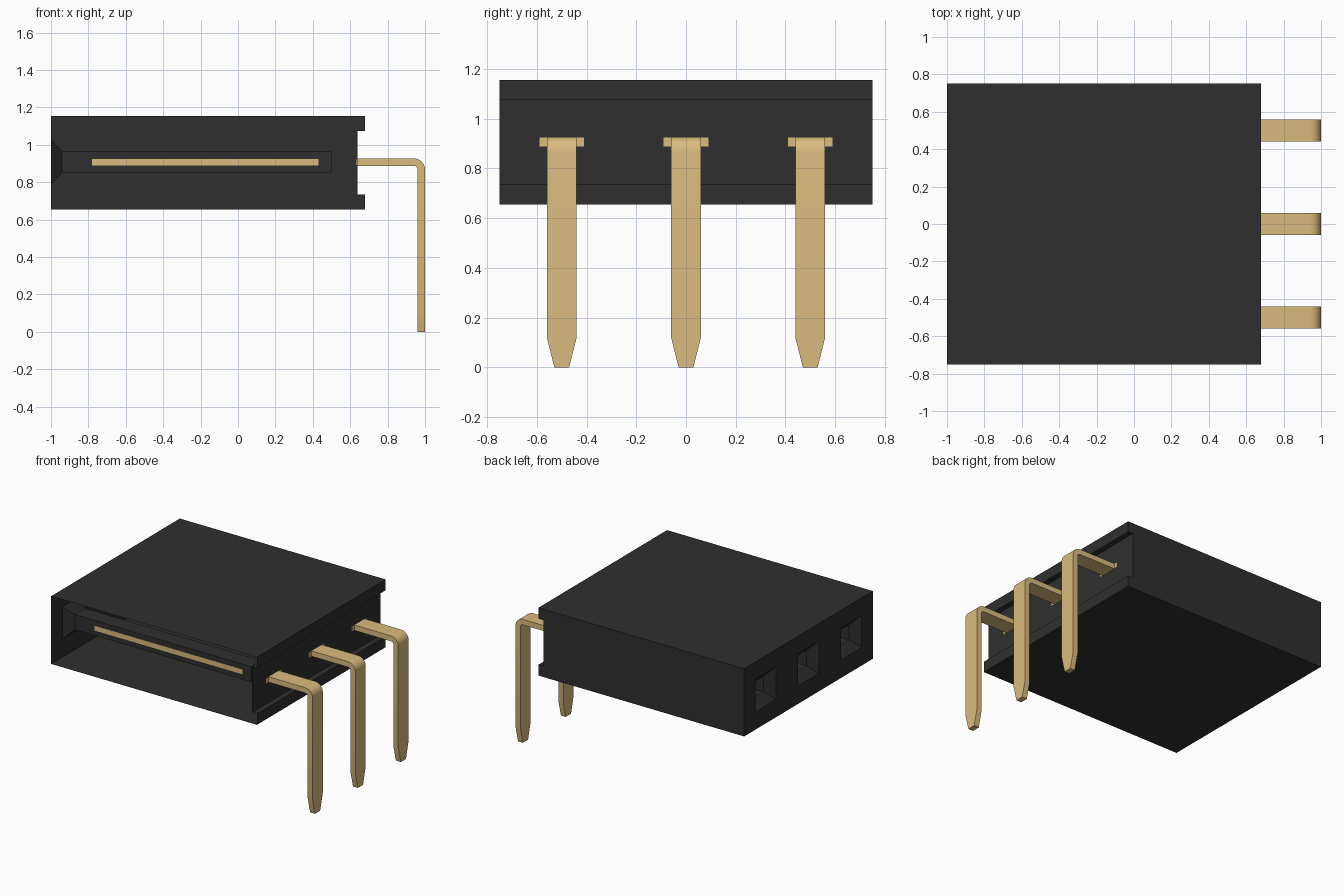
import bpy, bmesh, math

if "Cube" in bpy.data.objects:
    bpy.data.objects.remove(bpy.data.objects["Cube"], do_unlink=True)

ROWS = (-0.5, 0.0, 0.5)      # pin positions along y
PIN_Z = 0.907


def material(name, rgb):
    m = bpy.data.materials.new(name)
    m.use_nodes = True
    m.diffuse_color = (*rgb, 1)
    bsdf = next(n for n in m.node_tree.nodes if n.type == 'BSDF_PRINCIPLED')
    bsdf.inputs["Base Color"].default_value = (*rgb, 1)
    return m


black = material("black plastic", (0.028, 0.028, 0.028))
gold = material("gold metal", (0.70, 0.50, 0.21))


def make_object(name, bm, mat):
    bmesh.ops.recalc_face_normals(bm, faces=bm.faces)
    me = bpy.data.meshes.new(name)
    bm.to_mesh(me)
    bm.free()
    me.materials.append(mat)
    ob = bpy.data.objects.new(name, me)
    bpy.context.collection.objects.link(ob)
    return ob


def loft(bm, rings):
    """Skin a list of equal point rings and cap both ends."""
    loops = [[bm.verts.new(p) for p in ring] for ring in rings]
    for a, b in zip(loops, loops[1:]):
        for i in range(len(a)):
            j = (i + 1) % len(a)
            bm.faces.new((a[i], a[j], b[j], b[i]))
    bm.faces.new(loops[0])
    bm.faces.new(loops[-1])


def x_ring(x, y, z, hy, hz):
    return [(x, y - hy, z - hz), (x, y + hy, z - hz),
            (x, y + hy, z + hz), (x, y - hy, z + hz)]


# Housing: side profile with a recessed pin face, swept along y
profile = [(-1, 0.655), (0.68, 0.655), (0.68, 0.735), (0.64, 0.735),
           (0.64, 1.075), (0.68, 1.075), (0.68, 1.155), (-1, 1.155)]
bm = bmesh.new()
loft(bm, [[(x, y, z) for x, z in profile] for y in (-0.75, 0.75)])
housing = make_object("housing", bm, black)

# Sockets: funnel mouth leading into a narrow channel
bm = bmesh.new()
for y in ROWS:
    loft(bm, [x_ring(-1.01, y, PIN_Z, 0.13, 0.13),
              x_ring(-0.94, y, PIN_Z, 0.06, 0.056),
              x_ring(0.5, y, PIN_Z, 0.06, 0.056)])
cutter = make_object("socket_cutter", bm, black)
cutter.hide_render = True
mod = housing.modifiers.new("sockets", 'BOOLEAN')
mod.operation = 'DIFFERENCE'
mod.solver = 'EXACT'
mod.object = cutter
bpy.context.view_layer.objects.active = housing
bpy.ops.object.modifier_apply(modifier=mod.name)
bpy.data.objects.remove(cutter, do_unlink=True)

# The front end of the housing is open
bm = bmesh.new()
bm.from_mesh(housing.data)
end = [f for f in bm.faces if all(v.co.y < -0.749 for v in f.verts)]
bmesh.ops.delete(bm, geom=end, context='FACES')
bm.to_mesh(housing.data)
bm.free()


def pin_tail(y):
    """Flat strip bent down through a right angle, with a tapered tip."""
    stations = [(0.63, PIN_Z, 90, 0.06)]
    for i in range(9):
        a = 90 - i * 90 / 8
        r = math.radians(a)
        stations.append((0.94 + 0.04 * math.cos(r),
                         PIN_Z - 0.04 + 0.04 * math.sin(r), a, 0.06))
    stations += [(0.98, 0.12, 0, 0.06), (0.98, 0, 0, 0.03)]
    rings = []
    for x, z, a, w in stations:
        dx, dz = 0.02 * math.cos(math.radians(a)), 0.02 * math.sin(math.radians(a))
        rings.append([(x - dx, y - w, z - dz), (x - dx, y + w, z - dz),
                      (x + dx, y + w, z + dz), (x + dx, y - w, z + dz)])
    return rings


for n, y in enumerate(ROWS, 1):
    # Bent tail with its retaining barb
    bm = bmesh.new()
    loft(bm, pin_tail(y))
    loft(bm, [x_ring(x, y, PIN_Z, 0.09, 0.018) for x in (0.63, 0.642)])
    tail = make_object(f"pin_tail_{n}", bm, gold)
    bpy.ops.object.select_all(action='DESELECT')
    tail.select_set(True)
    bpy.context.view_layer.objects.active = tail
    bpy.ops.object.shade_smooth_by_angle(angle=math.radians(30))

    # Contact blade inside the socket
    bm = bmesh.new()
    loft(bm, [x_ring(x, y, PIN_Z, 0.062, 0.018) for x in (-0.78, 0.43)])
    make_object(f"contact_blade_{n}", bm, gold)
